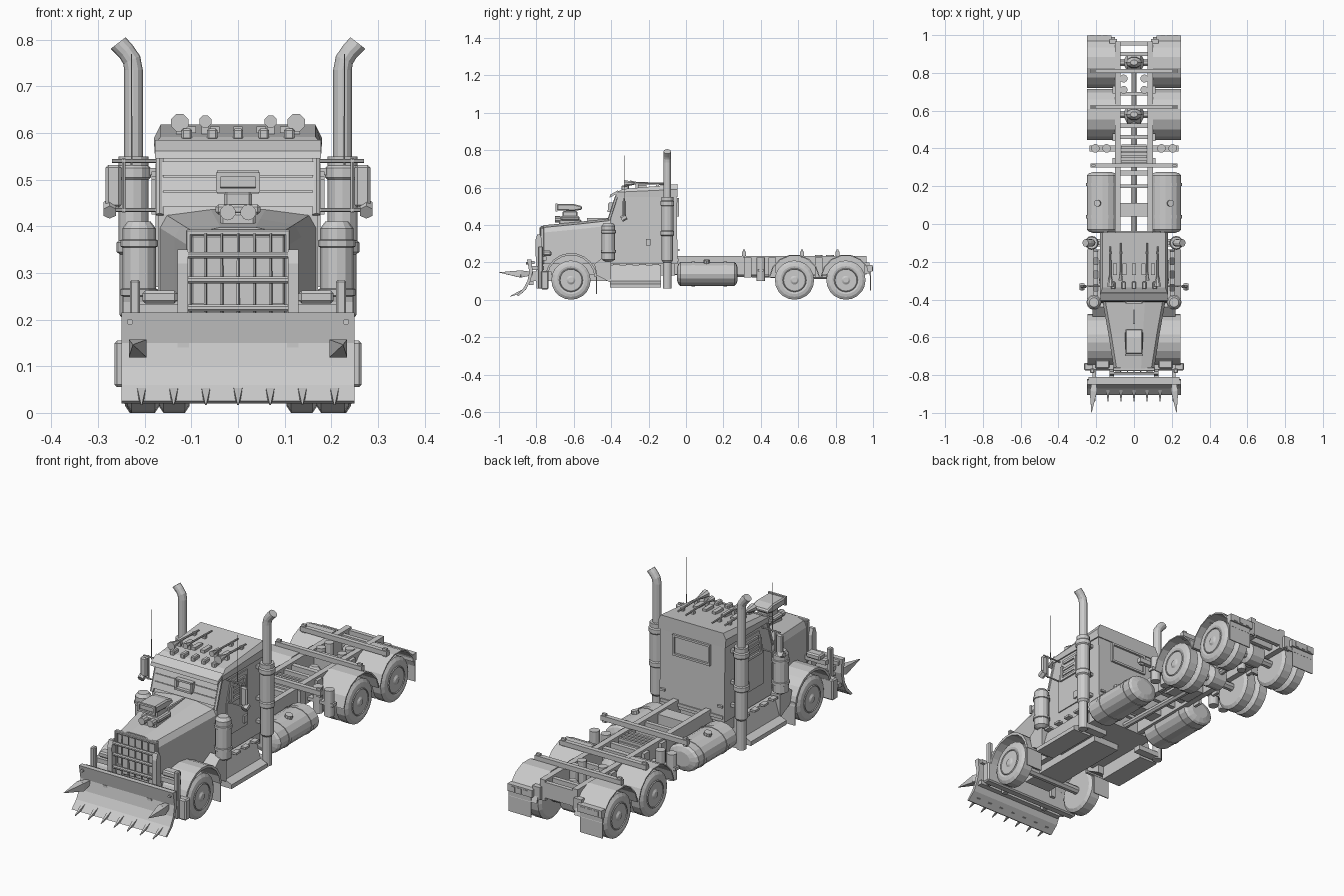
import bpy, bmesh, math
from mathutils import Vector

def finish(name, bm, mir=False, bev=0, smooth=False):
    bmesh.ops.recalc_face_normals(bm, faces=bm.faces)
    me = bpy.data.meshes.new(name)
    bm.to_mesh(me); bm.free()
    ob = bpy.data.objects.new(name, me)
    bpy.context.collection.objects.link(ob)
    if smooth:
        bpy.ops.object.select_all(action='DESELECT')
        ob.select_set(True); bpy.context.view_layer.objects.active = ob
        bpy.ops.object.shade_smooth_by_angle(angle=math.radians(35))
    if bev:
        m = ob.modifiers.new("bevel", 'BEVEL'); m.width = bev; m.segments = 1; m.limit_method = 'ANGLE'
    if mir:
        m = ob.modifiers.new("mirror", 'MIRROR'); m.use_axis[0] = True
    return ob

def loft_into(bm, rings, closed=True, caps=True):
    vs = [[bm.verts.new(p) for p in r] for r in rings]
    n = len(vs[0])
    for a, b in zip(vs, vs[1:]):
        for i in range(n if closed else n - 1):
            bm.faces.new((a[i], a[(i + 1) % n], b[(i + 1) % n], b[i]))
    if caps:
        bm.faces.new(vs[0]); bm.faces.new(vs[-1])

def loft(name, rings, **k):
    bm = bmesh.new(); loft_into(bm, rings); return finish(name, bm, **k)

def boxes(name, items, **k):
    bm = bmesh.new()
    for x0, x1, y0, y1, z0, z1 in items:
        loft_into(bm, [[(x0, y0, z), (x1, y0, z), (x1, y1, z), (x0, y1, z)] for z in (z0, z1)])
    return finish(name, bm, **k)

def prism(name, pts, x0, x1, **k):
    return loft(name, [[(x, y, z) for y, z in pts] for x in (x0, x1)], **k)

def rods(name, items, n=8, **k):
    # each item: (start, end, start radius, end radius)
    bm = bmesh.new()
    for p, q, r, r2 in items:
        p, q = Vector(p), Vector(q)
        rot = (q - p).to_track_quat('Z', 'Y')
        loft_into(bm, [[c + rot @ Vector((rad * math.cos(t), rad * math.sin(t), 0))
                        for t in (2 * math.pi * (i + .5) / n for i in range(n))] for c, rad in ((p, r), (q, r2))])
    return finish(name, bm, **k)

def turned(name, profile, place, n=20, **k):
    # profile of (distance along axis, radius); place maps (axis, u, v) to world
    return loft(name, [[place(a, max(r, .0005) * math.cos(2 * math.pi * i / n), max(r, .0005) * math.sin(2 * math.pi * i / n))
                        for i in range(n)] for a, r in profile], **k)

def arch(name, cy, cz, r, t, a0, a1, n, x0, x1, tail=(), **k):
    ang = [math.radians(a0 + (a1 - a0) * i / n) for i in range(n + 1)]
    pts = [(cy + r * math.cos(a), cz + r * math.sin(a)) for a in ang]
    inn = [(cy + (r - t) * math.cos(a), cz + (r - t) * math.sin(a)) for a in reversed(ang)]
    return prism(name, pts + inn, x0, x1, **k)

# chassis rails, cross members, axles
boxes("frame_rail", [(.072, .1, -.78, .965, .135, .235)], mir=True)
boxes("cross_members", [(-.08, .08, y - w, y + w, .15, .225) for y, w in
      ((-.7, .02), (.075, .035), (.2, .01), (.27, .012), (.46, .01), (.52, .012), (.69, .01), (.9, .01), (.955, .01))])
boxes("deck_bars", [(-.23, .23, y - .011, y + .011, .235, .258) for y in (.31, .62, .81)])
boxes("deck_bar_ends", [(.205, .225, y - .006, y + .006, .225, .268) for y in (.31, .62, .81)], mir=True)
boxes("rail_brackets", [(.1, .115, y - .02, y + .02, .12, .225) for y in (.33, .46, .71)], mir=True)
rods("axles", [((-.2, y, .105), (.2, y, .105), .02, .02) for y in (-.615, .58, .855)])
for y in (.58, .855):
    turned("differential", [(-.05, .02), (-.035, .05), (.035, .05), (.05, .02)], lambda a, u, v: (a, y + u, .115 + v), n=12)
    turned("diff_cover", [(.15, .045), (.19, .04), (.215, .02)], lambda a, u, v: (u, y + v * .7, a), n=10)
rods("drive_shaft", [((0, -.2, .15), (0, .54, .13), .016, .016), ((0, .62, .125), (0, .82, .125), .014, .014)])
rods("suspension_bags", [((.055, y, .12), (.055, y, .24), .021, .021) for y in (.71, .77)], n=12, mir=True)
boxes("gearbox", [(-.065, .065, .31, .42, .13, .215)] +
      [(-.07, .07, .325 + .025 * i, .337 + .025 * i, .2, .228) for i in range(4)])
rods("air_tanks", [((x, .4, .1), (x, .4, .225), .023, .023) for x in (.145, .205)], n=12, mir=True)
boxes("air_tank_bracket", [(.1, .235, .385, .415, .15, .165)], mir=True)
boxes("engine_underside", [(-.07, .07, -.7, -.2, .1, .24), (-.16, .16, -.44, -.06, .13, .2)])

# wheels
def wheel(name, y, x0, x1):
    R = .105
    turned(name + "_tyre", [(x0, .055), (x0, .09), (x0 + .01, R), (x1 - .01, R), (x1, .09), (x1 + .003, .075),
           (x1, .062)], lambda a, u, v: (a, y + u, R + v), mir=True)
    turned(name + "_rim", [(x1, .064), (x1 + .004, .06), (x1 - .016, .05), (x1 - .018, .034), (x1 - .004, .03),
           (x1 + .002, .02), (x1 + .006, .014), (x1 + .006, 0)], lambda a, u, v: (a, y + u, R + v), mir=True)
    rods(name + "_nuts", [((x1 - .018, y + .042 * math.cos(t), R + .042 * math.sin(t)),
         (x1 - .008, y + .042 * math.cos(t), R + .042 * math.sin(t)), .006, .006)
         for t in (i * math.pi / 4 for i in range(8))], n=6, mir=True)
wheel("front_wheel", -.615, .168, .238)
for y in (.58, .855):
    wheel("rear_inner_wheel", y, .104, .17)
    wheel("rear_outer_wheel", y, .178, .242)
    arch("rear_fender", y, .105, .137, .006, 8, 172, 7, .1, .25, mir=True)

# front fenders with running board skirts
arch("front_fender", -.615, .11, .14, .012, 5, 168, 9, .115, .247, mir=True)
prism("front_fender_tail", [(-.49, .19), (-.475, .13), (-.4, .09), (-.4, .2), (-.44, .23)], .12, .22, mir=True)
boxes("mud_flaps", [(.16, .245, -.482, -.477, .03, .14), (.13, .25, .985, .99, .05, .16)], mir=True)
boxes("tail_light_panel", [(.12, .25, .97, .998, .15, .185), (.09, .13, .955, .98, .14, .2)] +
      [(.14 + .035 * i, .163 + .035 * i, .99, 1.0, .155, .178) for i in range(3)], mir=True)

# side steps and fuel tanks
loft("side_step", [[(.15, y, .065), (.25, y, .065), (.25, y, .085), (.215, y, .1), (.19, y, .185), (.15, y, .185)]
     for y in (-.405, -.135)], mir=True)
boxes("step_treads", [(.19, .215, y, y + .035, .185, .195) for y in (-.39, -.32, -.25, -.18)], mir=True)
tank = lambda a, u, v: (.168 + u, a, .138 + v * .78)
turned("fuel_tank", [(-.048, .045), (-.04, .072), (-.03, .082), (.258, .082), (.268, .072), (.276, .045)], tank, n=16, mir=True)
for y in (.03, .2):
    turned("tank_strap", [(y, .085), (y + .018, .085)], tank, n=16, mir=True)
rods("tank_cap", [((.19, .11, .19), (.195, .11, .212), .018, .018)], n=10, mir=True)

# cab
prism("cab", [(-.405, .19), (-.405, .425), (-.365, .56), (-.05, .56), (-.045, .19)], -.172, .172)
loft("cab_roof", [[(-w, f, z), (w, f, z), (w, -.045, z2), (-w, -.045, z2)]
     for w, f, z, z2 in ((.178, -.372, .55, .55), (.18, -.375, .575, .59), (.166, -.335, .592, .618))])
prism("sun_visor", [(-.365, .585), (-.405, .562), (-.41, .545), (-.4, .55), (-.36, .572)], -.178, .178)
boxes("roof_lights", [(x - .011, x + .011, -.345, -.305, .585, .61) for x in (-.11, -.055, 0, .055, .11)], bev=.004)
boxes("roof_ribs", [(x - .01, x + .01, -.27, -.21, .6, .614) for x in (-.1, -.05, 0, .05, .1)])

# armoured windshield with viewing slot
for i in range(3):
    z = .455 + .033 * i; y = -.405 + (z - .425) * .3
    prism("windshield_slat", [(y - .018, z - .012), (y - .008, z + .018), (y + .01, z + .018), (y, z - .012)], -.163, .163)
boxes("viewing_slot", [(-.045, .045, -.412, -.375, .511, .52), (-.045, .045, -.42, -.38, .47, .479),
      (-.047, -.036, -.416, -.37, .475, .515), (.036, .047, -.416, -.37, .475, .515)])
rods("windshield_pillar", [((.168, -.412, .425), (.168, -.37, .555), .009, .009)], n=6, mir=True)

# doors, side windows, rear window
prism("door", [(-.335, .27), (-.335, .43), (-.305, .535), (-.18, .535), (-.18, .27)], .16, .177, mir=True)
boxes("side_window_armour", [(.175, .185, -.315, -.2, .425, .437), (.175, .185, -.29, -.2, .507, .518),
      (.175, .185, -.212, -.2, .43, .51), (.175, .185, -.312, -.298, .43, .5)] +
      [(.175, .182, -.3, -.21, z, z + .012) for z in (.45, .475)], mir=True)
boxes("door_handle", [(.175, .186, -.215, -.19, .29, .325)], mir=True)
boxes("rear_window_frame", [(-.1, .1, -.047, -.037, .535, .545), (-.1, .1, -.047, -.037, .445, .455),
      (-.1, -.09, -.047, -.037, .45, .54), (.09, .1, -.047, -.037, .45, .54)])
boxes("rear_wall_trim", [(-.165, .165, -.047, -.04, .205, .22), (-.165, -.14, -.047, -.036, .26, .27), (.14, .165, -.047, -.036, .26, .27)])

# hood and grille
def section(y, w, z0, zt):
    h = [(w, z0), (w, zt - .035), (w - .015, zt - .008), (w * .35, zt + .004)]
    return [(x, y, z) for x, z in h] + [(-x, y, z) for x, z in reversed(h)]
loft("hood", [section(-.765, .107, .19, .394), (section(-.58, .136, .19, .412)), section(-.4, .168, .19, .432)])
boxes("grille_frame", [(-.112, -.1, -.778, -.76, .19, .385), (.1, .112, -.778, -.76, .19, .385),
      (-.112, .112, -.778, -.76, .38, .393), (-.1, .1, -.772, -.76, .19, .38)], bev=.003)
rods("grille_spikes", [((x, -.78, .2), (x, -.78, .385), .004, .003) for x in (-.07, -.035, 0, .035, .07)], n=5)
boxes("hood_hinge_strip", [(-.004, .004, -.53, -.41, .415, .438)])

# blower and scoop on the hood
boxes("blower_base", [(-.038, .038, -.68, -.56, .39, .43), (-.048, .048, -.67, -.57, .425, .447), (-.03, .03, -.66, -.58, .44, .475)], bev=.006)
rods("blower_pulley", [((x, -.7, .43), (x, -.67, .43), .017, .017) for x in (-.022, .022)], n=10)
prism("air_scoop", [(-.69, .478), (-.69, .512), (-.6, .512), (-.555, .5), (-.555, .482), (-.6, .474)], -.045, .045, bev=.006)
boxes("scoop_lip", [(-.047, .047, -.698, -.688, .506, .515), (-.047, .047, -.698, -.688, .473, .482),
      (-.047, -.038, -.698, -.688, .478, .51), (.038, .047, -.698, -.688, .478, .51)])

# air cleaners, stacks
turned("air_cleaner", [(.205, .02), (.215, .036), (.25, .036), (.252, .04), (.265, .04), (.267, .036), (.355, .036), (.357, .04),
       (.37, .04), (.372, .036), (.395, .036), (.41, .025)], lambda a, u, v: (.212 + u, -.415 + v, a), n=12, mir=True)
stack = lambda a, u, v: (.224 + u, -.1 + v, a)
turned("stack_muffler", [(.06, .022), (.2, .022), (.21, .03), (.34, .03), (.345, .036), (.365, .036), (.37, .032), (.5, .032),
       (.505, .037), (.525, .037), (.53, .032), (.55, .032), (.55, .02)], stack, n=12, mir=True)
rings = [(.224, .54, 0), (.224, .735, 0), (.228, .757, -25), (.24, .775, -50), (.257, .793, -38)]
loft("exhaust_stack", [[(x + .02 * math.cos(t) * math.cos(math.radians(d)), -.1 + .02 * math.sin(t),
     z + .02 * math.cos(t) * math.sin(math.radians(d))) for t in (2 * math.pi * i / 12 for i in range(12))] for x, z, d in rings], mir=True)
boxes("stack_brackets", [(.165, .215, -.11, -.09, z, z + .015) for z in (.25, .36, .51)] + [(.1, .23, -.12, -.08, .065, .09)], mir=True)

# mirrors and aerials
boxes("side_mirror", [(.25, .284, -.34, -.322, .44, .532)], mir=True, bev=.006)
rods("mirror_arms", [((.17, -.33, z), (.27, -.33, z), .004, .004) for z in (.435, .54)] +
     [((.245, -.33, .43), (.245, -.33, .545), .004, .004), ((.275, -.345, .43), (.275, -.32, .445), .016, .016)], n=6, mir=True)
rods("aerial", [((.228, -.33, .53), (.228, -.33, .77), .002, .001)], n=5, mir=True)

# roof horns
rods("roof_horns", [((.125, -.12, .618), (.125, -.27, .622), .004, .006), ((.125, -.27, .622), (.125, -.33, .622), .006, .02),
     ((.07, -.1, .622), (.07, -.26, .625), .004, .005), ((.07, -.26, .625), (.07, -.3, .625), .005, .014)], n=8, mir=True)
boxes("horn_mounts", [(x - .008, x + .008, y, y + .015, .595, .622) for x in (.07, .125) for y in (-.27, -.16)], mir=True)

# bumper, push bar and headlights
boxes("bumper", [(-.265, .265, -.775, -.735, .055, .155)], bev=.006)
boxes("bumper_upper_bar", [(-.22, .22, -.77, -.745, .21, .232)])
prism("push_bar_post", [(-.8, .06), (-.805, .32), (-.795, .35), (-.78, .35), (-.77, .32), (-.765, .06)], .107, .13, mir=True)
boxes("push_bar_outer_post", [(.21, .232, -.79, -.765, .06, .285)], mir=True, bev=.004)
rods("push_bar_rungs", [((-.11, -.79, z), (.11, -.79, z), .008, .008) for z in (.225, .285, .338)])
boxes("headlight", [(.13, .205, -.765, -.72, .235, .262)], mir=True, bev=.006)

# plow blade, lift arms, teeth and side spikes
prism("plow_blade", [(-.85, .215), (-.838, .15), (-.848, .1), (-.87, .06), (-.905, .025), (-.895, .02), (-.855, .055),
      (-.832, .1), (-.82, .15), (-.826, .215)], -.25, .25)
boxes("plow_back_beams", [(-.24, .24, -.835, -.81, .19, .208), (-.24, .24, -.84, -.815, .08, .1)])
boxes("plow_lift_arm", [(.105, .13, -.84, -.72, .1, .15), (.2, .22, -.83, -.76, .16, .18)], mir=True)
rods("plow_teeth", [((-.207 + .069 * i, -.875, .045), (-.207 + .069 * i, -.94, .018), .013, .002) for i in range(7)], n=4)
rods("plow_spike", [((.208, -.82, .14), (.215, -.885, .138), .012, .027), ((.215, -.885, .138), (.225, -1.0, .146), .027, .001)], n=4, mir=True)
rods("plow_bolts", [((.232, -.855, .195), (.232, -.835, .195), .007, .007)], n=8, mir=True)
